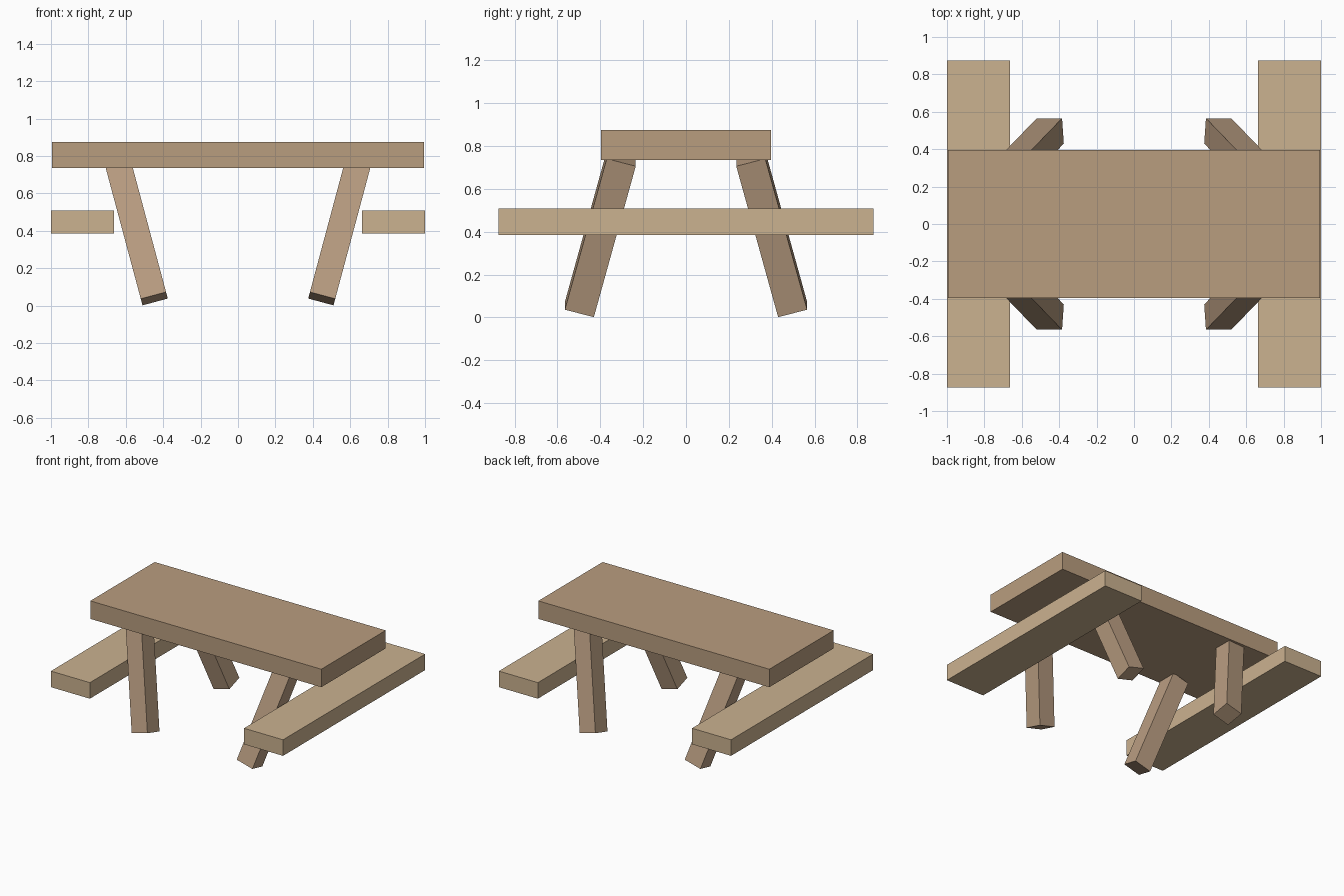
import bpy
from math import radians

if "Cube" in bpy.data.objects:
    bpy.data.objects.remove(bpy.data.objects["Cube"])


def material(name, color):
    mat = bpy.data.materials.new(name)
    mat.diffuse_color = (*color, 1)
    mat.use_nodes = True
    mat.node_tree.nodes["Principled BSDF"].inputs["Base Color"].default_value = mat.diffuse_color
    return mat


def box(name, center, size, mat, rotation=(0, 0, 0)):
    bpy.ops.mesh.primitive_cube_add(size=1, location=center, rotation=rotation)
    obj = bpy.context.object
    obj.name = name
    obj.scale = size
    obj.data.materials.append(mat)
    return obj


top_wood = material("top_wood", (0.485, 0.337, 0.212))
leg_wood = material("leg_wood", (0.485, 0.337, 0.220))
bench_wood = material("bench_wood", (0.597, 0.445, 0.279))

# Table top
box("table_top", (0, 0, 0.805), (1.99, 0.792, 0.14), top_wood)

tilt = radians(15)
for sx, x_name in ((-1, "left"), (1, "right")):
    # Bench across each end of the table
    box(f"{x_name}_bench", (sx * 0.832, 0, 0.447), (0.336, 1.748, 0.125), bench_wood)

    # Legs leaning inward along x and outward along y toward the ground
    for sy, y_name in ((-1, "front"), (1, "back")):
        box(f"{y_name}_{x_name}_leg", (sx * 0.542, sy * 0.4, 0.389),
            (0.14, 0.14, 0.755), leg_wood, (sy * tilt, sx * tilt, 0))
